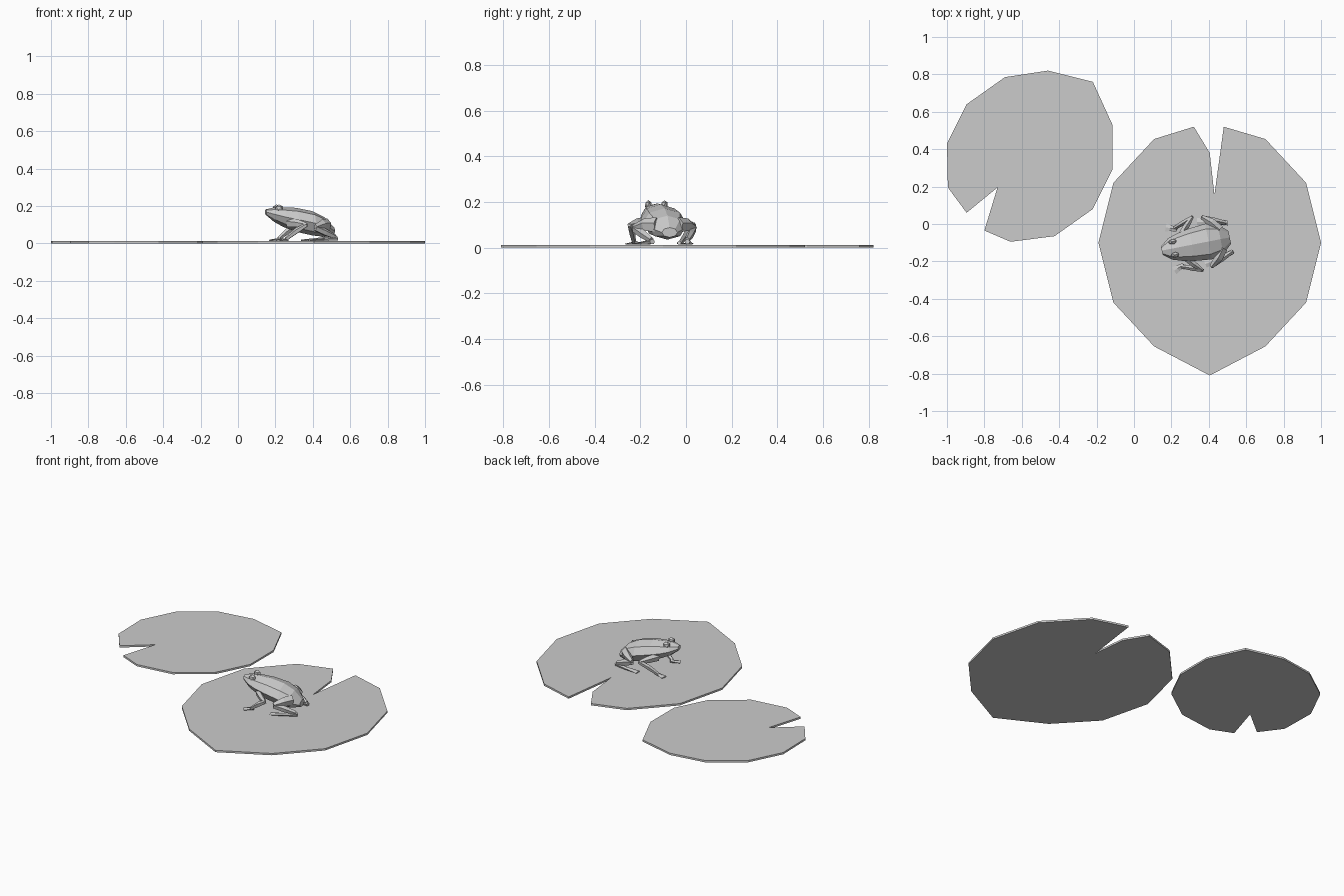
import bpy, bmesh, math
from mathutils import Matrix, Vector

cube = bpy.data.objects.get("Cube")
if cube:
    bpy.data.objects.remove(cube, do_unlink=True)

grey = bpy.data.materials.new("plain grey")
grey.use_nodes = True
colour = (0.6, 0.6, 0.6, 1)
grey.diffuse_color = colour
grey.node_tree.nodes["Principled BSDF"].inputs["Base Color"].default_value = colour

PAD_TOP = 0.012
# Frog space: x runs from nose to rump, y is sideways
FROG = Matrix.Translation((0.34, -0.105, 0)) @ Matrix.Rotation(math.radians(11), 4, "Z")


def finish(name, bm, matrix=Matrix()):
    bmesh.ops.recalc_face_normals(bm, faces=bm.faces)
    mesh = bpy.data.meshes.new(name)
    bm.to_mesh(mesh)
    bm.free()
    mesh.transform(matrix)
    mesh.materials.append(grey)
    obj = bpy.data.objects.new(name, mesh)
    bpy.context.collection.objects.link(obj)
    return obj


def pad(name, outline):
    bm = bmesh.new()
    face = bm.faces.new([bm.verts.new((x, y, 0)) for x, y in outline])
    top = bmesh.ops.extrude_face_region(bm, geom=[face])["geom"]
    verts = [v for v in top if isinstance(v, bmesh.types.BMVert)]
    bmesh.ops.translate(bm, verts=verts, vec=(0, 0, PAD_TOP))
    finish(name, bm)


def skin(bm, rings):
    loops = [[bm.verts.new(p) for p in ring] for ring in rings]
    for a, b in zip(loops, loops[1:]):
        for i in range(len(a)):
            j = (i + 1) % len(a)
            bm.faces.new((a[i], a[j], b[j], b[i]))
    bm.faces.new(loops[0])
    bm.faces.new(loops[-1])


def limb(name, joints, sides=5):
    """Tapered tube through (position, half width, half height) joints."""
    bm = bmesh.new()
    points = [Vector(j[0]) for j in joints]
    rings = []
    for i, (_, wide, high) in enumerate(joints):
        along = (points[min(i + 1, len(points) - 1)] - points[max(i - 1, 0)]).normalized()
        across = along.cross(Vector((0, 0, 1))).normalized()
        up = across.cross(along)
        turns = [math.tau * k / sides + math.pi / 2 for k in range(sides)]
        rings.append([points[i] + across * wide * math.cos(t) + up * high * math.sin(t)
                      for t in turns])
    skin(bm, rings)
    return finish(name, bm, FROG)


# Large pad: twelve-sided oval with a pointed tip and a bent notch
large = []
for i in range(12):
    a = math.tau * i / 12
    if i == 3:
        large += [(0.48, 0.52), (0.43, 0.155), (0.405, 0.38), (0.32, 0.52)]
    else:
        reach = 0.71 if i == 9 else 0.64
        large.append((0.405 + 0.595 * math.cos(a), -0.1 + reach * math.sin(a)))
pad("large_lily_pad", large)

# Small pad, notched at its front right
pad("small_lily_pad", [
    (-0.46, 0.82), (-0.22, 0.76), (-0.115, 0.53), (-0.115, 0.29), (-0.22, 0.08),
    (-0.425, -0.065), (-0.66, -0.095), (-0.8, -0.035), (-0.73, 0.195),
    (-0.895, 0.06), (-0.995, 0.195), (-1, 0.43), (-0.895, 0.64), (-0.69, 0.785)])

# Body: faceted loft of (distance, half width, bottom, top)
body = bmesh.new()
stations = [(-0.195, 0.022, 0.152, 0.182), (-0.15, 0.058, 0.115, 0.192),
            (-0.1, 0.074, 0.088, 0.193), (-0.03, 0.088, 0.062, 0.19),
            (0.06, 0.097, 0.042, 0.172), (0.125, 0.08, 0.035, 0.14),
            (0.175, 0.035, 0.045, 0.088)]
rings = []
for x, wide, low, high in stations:
    mid, half = (low + high) / 2, (high - low) / 2
    rings.append([(x, wide * math.sin(math.tau * k / 8), mid + half * math.cos(math.tau * k / 8))
                  for k in range(8)])
skin(body, rings)
finish("frog_body", body, FROG)

for side, label in ((1, "left"), (-1, "right")):
    def at(x, y, z):
        return (x, side * y, z)

    # Raised eye
    eye = bmesh.new()
    bmesh.ops.create_icosphere(eye, subdivisions=1, radius=0.02)
    place = Matrix.Translation(at(-0.13, 0.036, 0.188)) @ Matrix.Diagonal((1.2, 0.8, 1, 1))
    finish(label + "_eye", eye, FROG @ place)

    # Front leg: shoulder, elbow, wrist
    limb(label + "_upper_arm", [(at(-0.085, 0.055, 0.11), 0.016, 0.026),
                                (at(-0.04, 0.105, 0.105), 0.017, 0.023),
                                (at(0, 0.145, 0.098), 0.008, 0.011)])
    limb(label + "_forearm", [(at(0, 0.145, 0.1), 0.01, 0.012),
                              (at(-0.05, 0.125, 0.068), 0.014, 0.016),
                              (at(-0.105, 0.105, 0.024), 0.01, 0.011)])
    limb(label + "_hand", [(at(-0.095, 0.095, 0.021), 0.01, 0.009),
                           (at(-0.13, 0.11, 0.018), 0.018, 0.006),
                           (at(-0.15, 0.118, 0.016), 0.023, 0.004)])

    # Folded hind leg: hip, knee, ankle, toes
    limb(label + "_thigh", [(at(0.13, 0.05, 0.098), 0.025, 0.035),
                            (at(0.095, 0.095, 0.098), 0.025, 0.03),
                            (at(0.05, 0.135, 0.085), 0.012, 0.017)])
    limb(label + "_shank", [(at(0.05, 0.132, 0.083), 0.013, 0.019),
                            (at(0.11, 0.105, 0.058), 0.016, 0.02),
                            (at(0.168, 0.08, 0.034), 0.012, 0.013)])
    limb(label + "_foot", [(at(0.178, 0.078, 0.026), 0.013, 0.012),
                           (at(0.1, 0.1, 0.02), 0.013, 0.009),
                           (at(0.02, 0.115, 0.016), 0.022, 0.004)])
